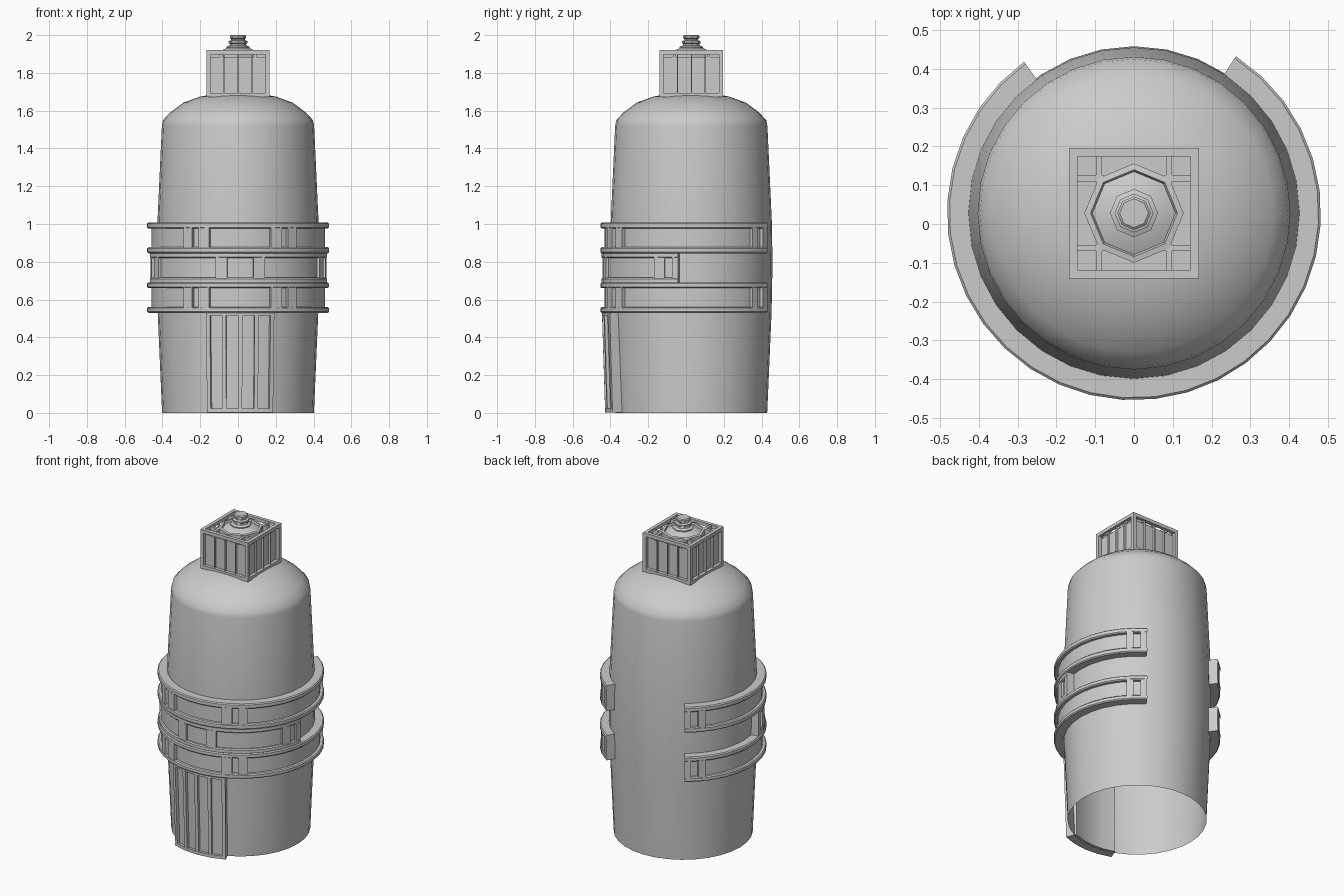
import bpy, bmesh, math
from mathutils import Matrix, Vector

if "Cube" in bpy.data.objects:
    bpy.data.objects.remove(bpy.data.objects["Cube"])

CY = 0.028      # shared axis of the tower
TURN = 1.5      # slight twist of the wrapped parts, degrees

grey = bpy.data.materials.new("plain_grey")
grey.use_nodes = True
colour = (0.6, 0.6, 0.6, 1)
grey.diffuse_color = colour
grey.node_tree.nodes["Principled BSDF"].inputs["Base Color"].default_value = colour


def finish(bm, name, angle=40):
    bmesh.ops.recalc_face_normals(bm, faces=bm.faces)
    mesh = bpy.data.meshes.new(name)
    bm.to_mesh(mesh)
    bm.free()
    mesh.materials.append(grey)
    ob = bpy.data.objects.new(name, mesh)
    bpy.context.collection.objects.link(ob)
    bpy.ops.object.select_all(action='DESELECT')
    ob.select_set(True)
    bpy.context.view_layer.objects.active = ob
    bpy.ops.object.shade_smooth_by_angle(angle=math.radians(angle))
    return ob


def polar(r, deg, z):
    a = math.radians(deg)
    return Vector((r * math.sin(a), CY - r * math.cos(a), z))


def lathe(name, profile, sides, angle=40):
    """Spin (radius, height) points round the tower axis."""
    bm = bmesh.new()
    verts = [bm.verts.new(polar(r, 0, z)) for r, z in profile]
    edges = [bm.edges.new(pair) for pair in zip(verts, verts[1:])]
    bmesh.ops.spin(bm, geom=verts + edges, cent=(0, CY, 0), axis=(0, 0, 1),
                   angle=math.tau, steps=sides, use_merge=True)
    bmesh.ops.remove_doubles(bm, verts=bm.verts, dist=0.0005)
    return finish(bm, name, angle)


def arc(bm, a0, a1, section):
    """Sweep a closed (radius, height) section between two angles."""
    steps = max(1, round((a1 - a0) / 10))
    rings = []
    for i in range(steps + 1):
        deg = TURN + a0 + (a1 - a0) * i / steps
        rings.append([bm.verts.new(polar(r, deg, z)) for r, z in section])
    n = len(section)
    for p, q in zip(rings, rings[1:]):
        for k in range(n):
            bm.faces.new((p[k], p[(k + 1) % n], q[(k + 1) % n], q[k]))
    bm.faces.new(rings[0])
    bm.faces.new(rings[-1])


def slab(r0, r1, z0, z1, c=0.0):
    """Section with optional chamfered outer corners."""
    if not c:
        return [(r0, z0), (r1, z0), (r1, z1), (r0, z1)]
    return [(r0, z0), (r1 - c, z0), (r1, z0 + c), (r1, z1 - c), (r1 - c, z1), (r0, z1)]


def box(bm, centre, size):
    bmesh.ops.create_cube(bm, size=1, matrix=Matrix.Translation(centre)
                          @ Matrix.Diagonal((*size, 1)))


# Tower shell, open underneath
lathe("tower_body", [(0.402, 0), (0.425, 0.53), (0.43, 0.78), (0.427, 1.0),
                     (0.403, 1.52), (0.397, 1.55), (0.36, 1.59), (0.29, 1.642),
                     (0.2, 1.675), (0.12, 1.688), (0, 1.694)], 32, 50)


def gallery(name, z0, z1, end, slots, rail, outer):
    """Curved balcony: recessed wall, two rails and posts between slots."""
    bm = bmesh.new()
    arc(bm, -end, end, slab(0.41, 0.46, z0 + 0.005, z1 - 0.005))
    for a, b in ((z0, z0 + rail), (z1 - rail, z1)):
        arc(bm, -end, end, slab(0.41, outer, a, b, 0.006))
    edges = [-end] + [a for s in slots for a in s] + [end]
    for a, b in zip(edges[::2], edges[1::2]):
        arc(bm, a, b, slab(0.41, outer - 0.002, z0 + 0.01, z1 - 0.01))
    return finish(bm, name)


def mirrored(half, centre):
    return [(-b, -a) for a, b in reversed(half)] + [(-centre, centre)] + half


long_slots = mirrored([(27.5, 32), (38.5, 131), (136, 141)], 20)
short_slots = mirrored([(16, 64), (71, 76)], 8.5)
gallery("upper_gallery", 0.845, 1.008, 145.5, long_slots, 0.032, 0.482)
gallery("lower_gallery", 0.53, 0.69, 145.5, long_slots, 0.03, 0.482)
gallery("middle_gallery", 0.685, 0.85, 80, short_slots, 0.031, 0.476)

# Ribbed front door, following the taper of the wall
bm = bmesh.new()
DOOR, RIB = 22.5, 2.6


def door_section(depth, z0, z1):
    def r(z):
        return 0.457 + 0.032 * z - depth
    return [(0.39, z0), (r(z0), z0), (r(z1), z1), (0.39, z1)]


arc(bm, -DOOR, DOOR, door_section(0.017, 0.006, 0.53))
for z0, z1 in ((0.002, 0.022), (0.515, 0.54)):
    arc(bm, -DOOR, DOOR, door_section(0, z0, z1))
for i in range(5):
    a = -DOOR + (2 * DOOR - RIB) * i / 4
    arc(bm, a, a + RIB, door_section(0.001, 0.004, 0.535))
finish(bm, "front_door")

# Lantern room: recessed core, square frame and thin window fins
H, Z0, Z1, W = 0.168, 1.672, 1.92, 0.022
bm = bmesh.new()
mid = (Z0 + Z1) / 2
box(bm, (0, CY, (Z0 + 1.885) / 2), (2 * H - 0.04, 2 * H - 0.04, 1.885 - Z0))
e = H - W / 2
for s in (-1, 1):
    for t in (-1, 1):
        box(bm, (s * e, CY + t * e, mid), (W, W, Z1 - Z0))
    for z in (Z0 + W / 2, Z1 - W / 2):
        box(bm, (0, CY + s * e, z), (2 * H - 2 * W, W, W))
        box(bm, (s * e, CY, z), (W, 2 * H - 2 * W, W))
    for k in (-1, 0, 1):
        box(bm, (k * 0.073, CY + s * (H - 0.014), mid), (0.005, 0.014, Z1 - Z0 - W))
        box(bm, (s * (H - 0.014), CY + k * 0.073, mid), (0.014, 0.005, Z1 - Z0 - W))
finish(bm, "lantern_room", 30)

# Ribs across the lantern roof, dividing it into small wells
bm = bmesh.new()
for s in (-1, 1):
    for t in (-1, 1):
        box(bm, (s * 0.09, CY + t * 0.117, 1.9), (0.016, 0.076, 0.032))
        box(bm, (s * 0.117, CY + t * 0.09, 1.9), (0.076, 0.016, 0.032))
finish(bm, "roof_ribs", 30)

# Eight-sided roof cap and stacked finial
lathe("roof_cap", [(0.128, 1.87), (0.128, 1.917), (0.112, 1.92), (0.107, 1.91),
                   (0.06, 1.932), (0, 1.934)], 8, 30)
lathe("finial", [(0.06, 1.925), (0.062, 1.938), (0.045, 1.945), (0.042, 1.953),
                 (0.05, 1.958), (0.05, 1.968), (0.036, 1.973), (0.036, 1.98),
                 (0.043, 1.984), (0.043, 1.995), (0.037, 2.0), (0, 2.0)], 8, 30)
